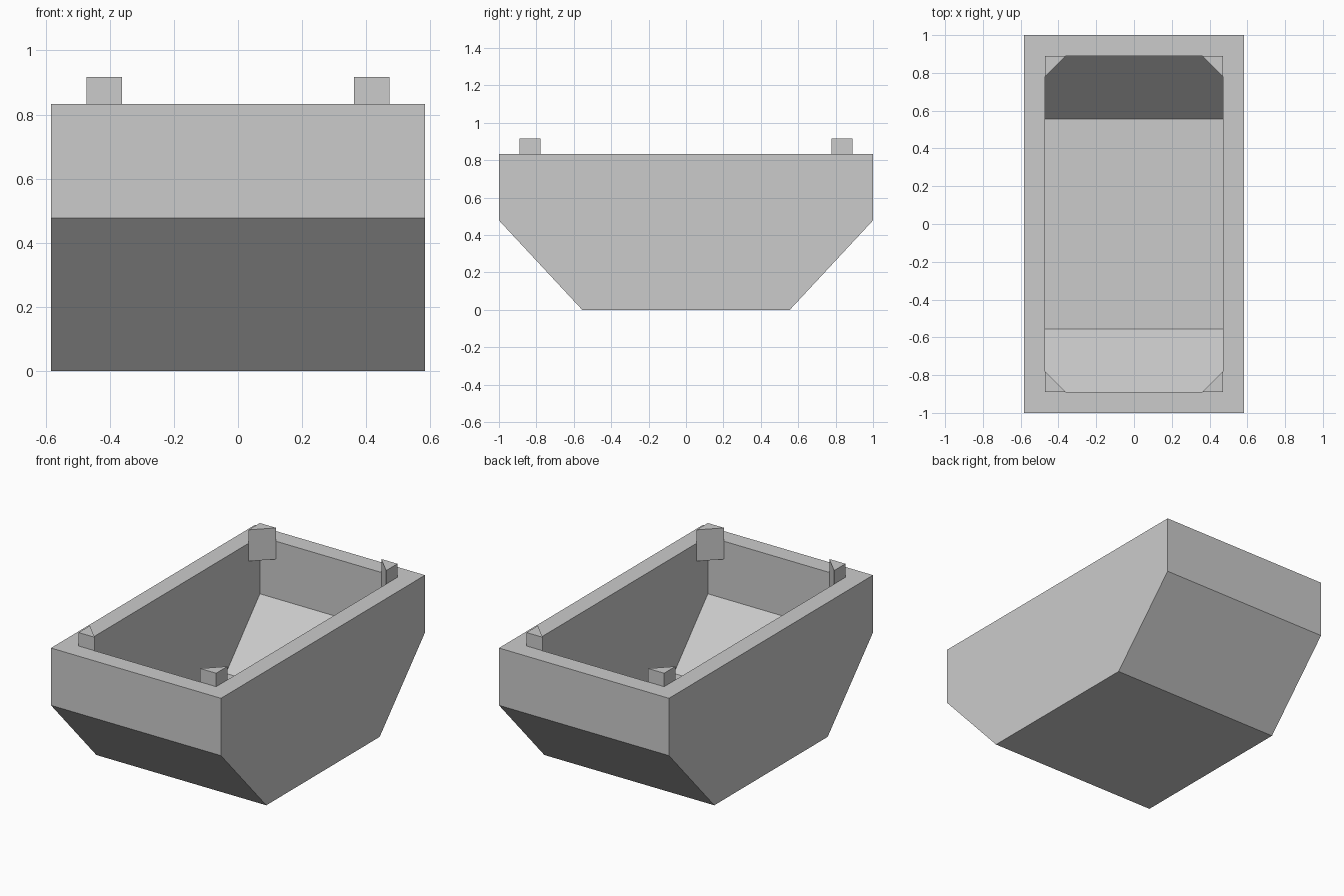
import bpy
import bmesh

cube = bpy.data.objects.get("Cube")
if cube:
    bpy.data.objects.remove(cube)

U = 1 / 9                 # wall thickness, used as the module
HALF_W, HALF_L = 5.25 * U, 9 * U
RIM, KNEE, BASE = 7.5 * U, 4.3 * U, 5 * U

grey = bpy.data.materials.new("plain grey")
grey.use_nodes = True
grey.diffuse_color = (0.6, 0.6, 0.6, 1)
grey.node_tree.nodes["Principled BSDF"].inputs["Base Color"].default_value = grey.diffuse_color


def finish(name, bm):
    bmesh.ops.recalc_face_normals(bm, faces=bm.faces)
    mesh = bpy.data.meshes.new(name)
    bm.to_mesh(mesh)
    bm.free()
    mesh.materials.append(grey)
    obj = bpy.data.objects.new(name, mesh)
    bpy.context.collection.objects.link(obj)


def open_trough(bm, half_w, half_l, floor):
    """Open-topped skin with sloping ends; returns its four rim corners."""
    end = [(half_l, RIM), (half_l, KNEE), (BASE, floor)]
    outline = end + [(-y, z) for y, z in reversed(end)]
    right, left = [[bm.verts.new((x, y, z)) for y, z in outline] for x in (-half_w, half_w)]
    bm.faces.new(right)
    bm.faces.new(left)
    for i in range(len(outline) - 1):
        bm.faces.new((right[i], right[i + 1], left[i + 1], left[i]))
    return [right[0], right[-1], left[-1], left[0]]


# Hull: outer and inner skins joined by a flat rim
bm = bmesh.new()
outer = open_trough(bm, HALF_W, HALF_L, 0)
inner = open_trough(bm, HALF_W - U, HALF_L - U, U)
for i in range(4):
    bm.faces.new((outer[i - 1], outer[i], inner[i], inner[i - 1]))
finish("hull", bm)

# Triangular locating pegs in the four inner corners
PEG_BOTTOM, PEG_TOP = 6.5 * U, 8.25 * U
for sx, side in ((1, "left"), (-1, "right")):
    for sy, end in ((-1, "front"), (1, "back")):
        x, y = sx * (HALF_W - U), sy * (HALF_L - U)
        corners = [(x, y), (x - sx * U, y), (x, y - sy * U)]
        bm = bmesh.new()
        low, high = [[bm.verts.new((*c, z)) for c in corners] for z in (PEG_BOTTOM, PEG_TOP)]
        bm.faces.new(low)
        bm.faces.new(high)
        for i in range(3):
            bm.faces.new((low[i - 1], low[i], high[i], high[i - 1]))
        finish(f"corner_peg_{end}_{side}", bm)
